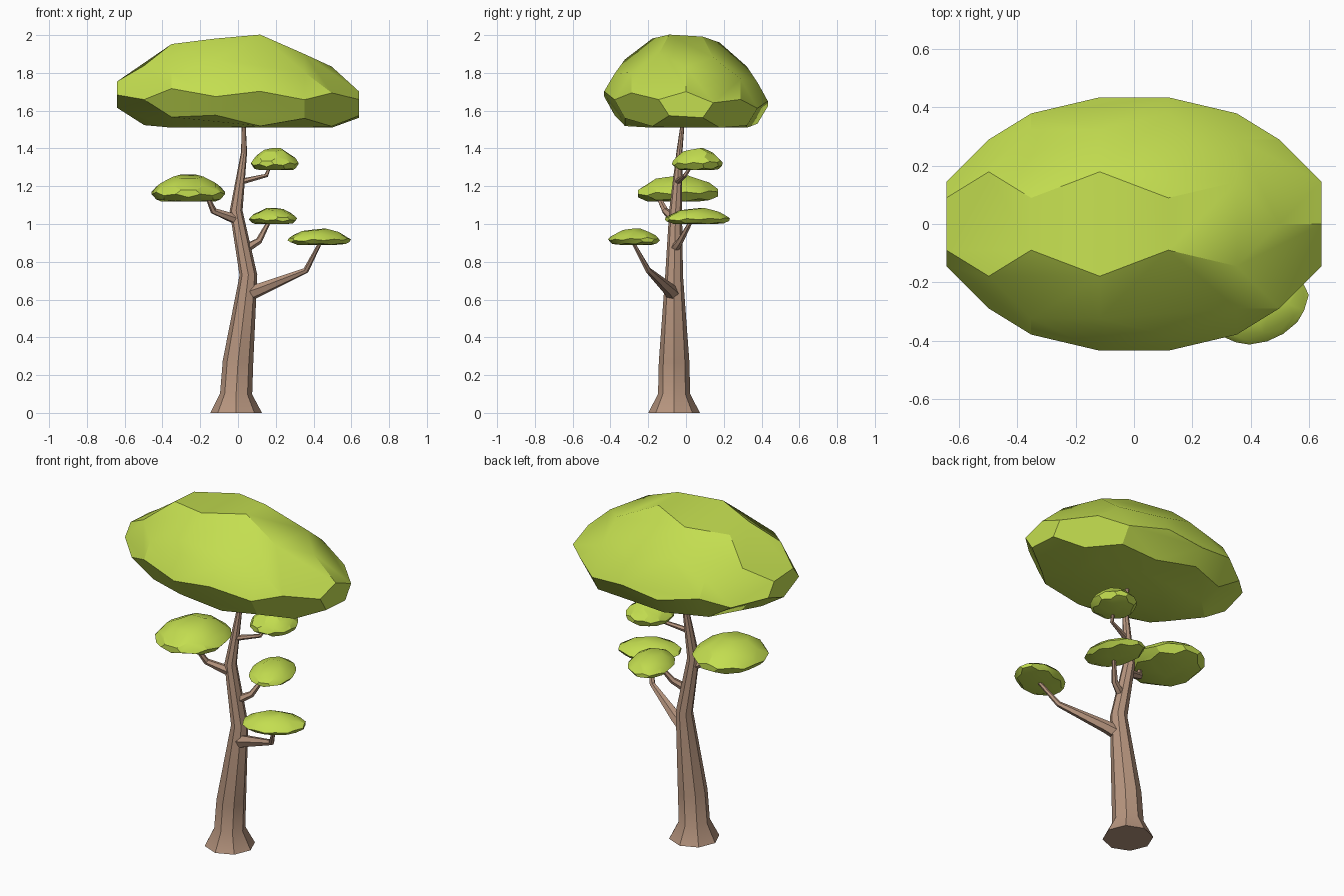
import bpy
import bmesh
from math import cos, sin, tau, radians
from mathutils import Vector, Matrix

if "Cube" in bpy.data.objects:
    bpy.data.objects.remove(bpy.data.objects["Cube"], do_unlink=True)


def material(name, color):
    mat = bpy.data.materials.new(name)
    mat.use_nodes = True
    mat.diffuse_color = (*color, 1)
    mat.node_tree.nodes["Principled BSDF"].inputs["Base Color"].default_value = (*color, 1)
    return mat


bark = material("bark brown", (0.47, 0.30, 0.21))
leaf = material("leaf green", (0.55, 0.73, 0.08))


def finish(bm, name, mat):
    bmesh.ops.recalc_face_normals(bm, faces=bm.faces[:])
    mesh = bpy.data.meshes.new(name)
    bm.to_mesh(mesh)
    bm.free()
    mesh.materials.append(mat)
    obj = bpy.data.objects.new(name, mesh)
    bpy.context.collection.objects.link(obj)
    bpy.ops.object.select_all(action="DESELECT")
    obj.select_set(True)
    bpy.context.view_layer.objects.active = obj
    bpy.ops.object.shade_smooth_by_angle(angle=radians(30))


def limb(name, path, sides):
    """Faceted tapering tube through (x, y, z, radius) points."""
    bm = bmesh.new()
    points = [Vector(p[:3]) for p in path]
    rings = []
    for i, p in enumerate(points):
        before = p - points[i - 1] if i else points[1] - p
        after = points[i + 1] - p if i + 1 < len(points) else before
        tangent = before.normalized() + after.normalized()
        turn = Vector((0, 0, 1)).rotation_difference(tangent)
        ring = []
        for k in range(sides):
            a = tau * k / sides
            ring.append(bm.verts.new(p + turn @ Vector((cos(a), sin(a), 0)) * path[i][3]))
        rings.append(ring)
    for low, high in zip(rings, rings[1:]):
        for k in range(sides):
            n = (k + 1) % sides
            bm.faces.new((low[k], low[n], high[n], high[k]))
    bm.faces.new(rings[0][::-1])
    bm.faces.new(rings[-1])
    finish(bm, name, bark)


def foliage(name, center, base, half_x, half_y, height, angle=0, tilt=(0, 0)):
    """Truncated icosahedron lying on its side, domed above and flattened below."""
    bm = bmesh.new()
    bmesh.ops.create_icosphere(bm, subdivisions=1, radius=1)
    bmesh.ops.bevel(bm, geom=bm.verts[:] + bm.edges[:], offset=33.333,
                    offset_type="PERCENT", affect="VERTICES", segments=1, profile=0.5)
    spin = Matrix.Rotation(radians(angle), 3, "Z")
    for v in bm.verts:
        c = v.co.normalized()
        x, y, u = c.z * half_x / 0.937, -c.y * half_y / 0.979, c.x
        rise = 0.327 + (0.2 * u + 0.53 * u * u if u > 0 else 0.51 * u)
        z = max(0, rise * height + tilt[0] * x + tilt[1] * y)
        v.co = spin @ Vector((x, y, z)) + Vector((*center, base))
    finish(bm, name, leaf)


# Trunk with flared foot
limb("trunk", [(-0.01, -0.063, 0, 0.137), (-0.01, -0.063, 0.1, 0.085),
               (0, -0.063, 0.27, 0.081), (0.055, -0.063, 0.73, 0.047),
               (-0.01, -0.055, 1.07, 0.034), (0.032, -0.035, 1.38, 0.016),
               (0.03, -0.015, 1.56, 0.009)], 8)

# Branches
limb("low_left_branch", [(0.06, -0.07, 0.632, 0.04), (0.12, -0.09, 0.655, 0.034),
                         (0.36, -0.2, 0.755, 0.016), (0.44, -0.285, 0.91, 0.009)], 6)
limb("back_branch", [(0.04, -0.06, 0.87, 0.025), (0.11, -0.03, 0.91, 0.018),
                     (0.168, 0.03, 1.02, 0.01)], 6)
limb("right_branch", [(-0.01, -0.06, 1.025, 0.028), (-0.13, -0.11, 1.07, 0.018),
                      (-0.16, -0.145, 1.14, 0.012)], 6)
limb("high_left_branch", [(0.02, -0.045, 1.225, 0.016), (0.15, -0.005, 1.257, 0.011),
                          (0.17, 0.03, 1.31, 0.008)], 6)

# Foliage pads and main crown
foliage("crown", (0, 0), 1.51, 0.64, 0.433, 0.487, tilt=(-0.05, -0.06))
foliage("low_left_foliage", (0.43, -0.275), 0.89, 0.165, 0.125, 0.084, 25)
foliage("back_foliage", (0.185, 0.06), 1.0, 0.168, 0.12, 0.084, 108)
foliage("right_foliage", (-0.263, -0.042), 1.12, 0.212, 0.195, 0.14, 90)
foliage("high_left_foliage", (0.195, 0.06), 1.285, 0.128, 0.124, 0.115, 70)
